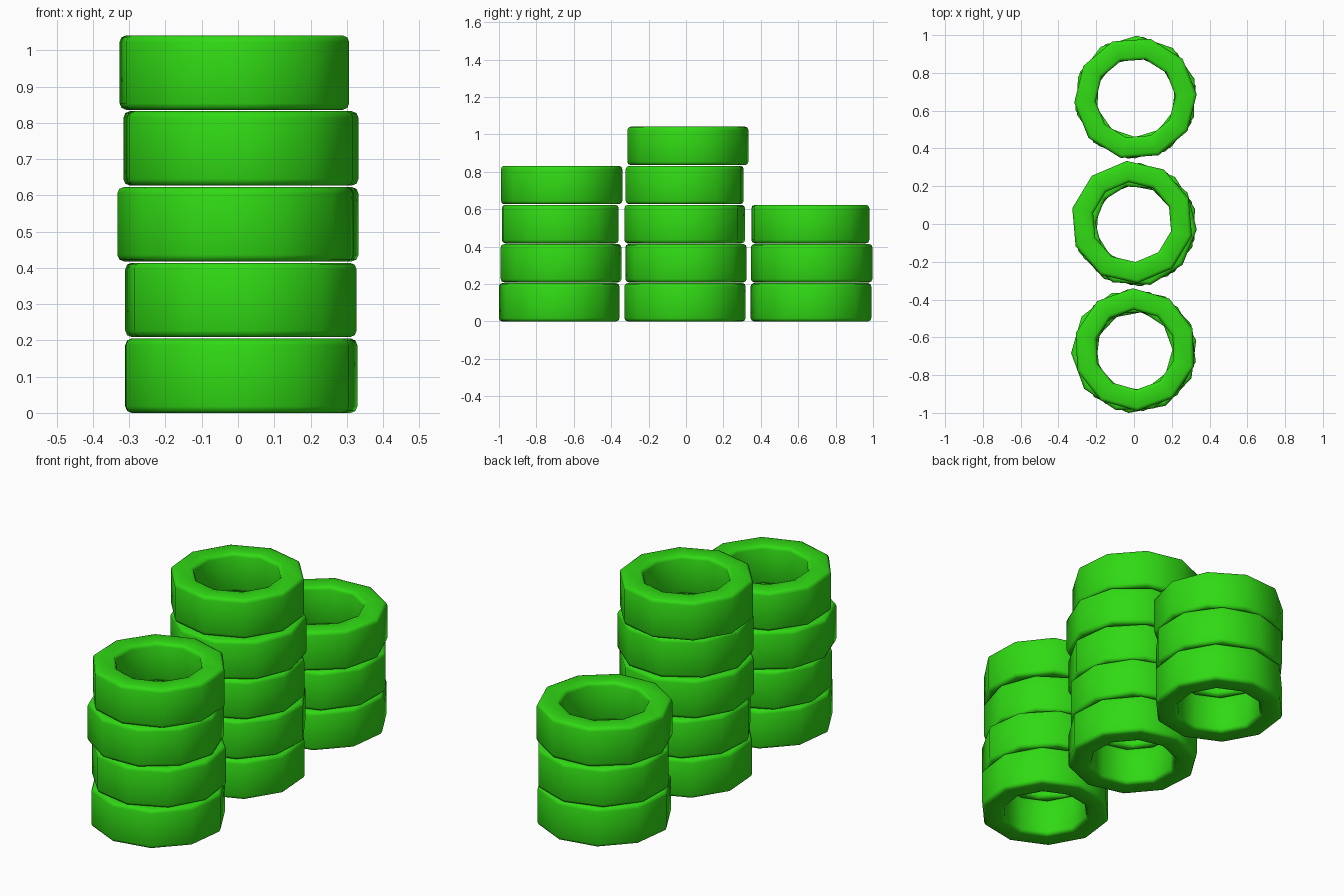
import bpy, bmesh
from math import sin, cos, radians

if "Cube" in bpy.data.objects:
    bpy.data.objects.remove(bpy.data.objects["Cube"], do_unlink=True)

SIDES, PITCH, HEIGHT = 10, 0.209, 0.205
OUTER, INNER, BEVEL = 0.325, 0.212, 0.018

green = bpy.data.materials.new("bright_green")
green.use_nodes = True
colour = (0.03, 0.7, 0.007, 1)
green.diffuse_color = colour
green.node_tree.nodes["Principled BSDF"].inputs["Base Color"].default_value = colour


def tyre_profile():
    """Closed rectangular section with rounded corners, as (radius, height)."""
    points = []
    corners = [(OUTER - BEVEL, BEVEL, -90), (OUTER - BEVEL, HEIGHT - BEVEL, 0),
               (INNER + BEVEL, HEIGHT - BEVEL, 90), (INNER + BEVEL, BEVEL, 180)]
    for r, z, start in corners:
        for step in range(3):
            a = radians(start + 45 * step)
            points.append((r + BEVEL * cos(a), z + BEVEL * sin(a)))
    return points


def add_tyre(name, x, y, level, turn):
    """Ten-sided ring swept from the profile; turn is the angle of one corner."""
    bm = bmesh.new()
    rings = []
    for i in range(SIDES):
        a = radians(turn + 360 / SIDES * i)
        rings.append([bm.verts.new((r * cos(a), r * sin(a), z)) for r, z in tyre_profile()])
    for i, ring in enumerate(rings):
        after = rings[(i + 1) % SIDES]
        for j in range(len(ring)):
            k = (j + 1) % len(ring)
            bm.faces.new((ring[j], after[j], after[k], ring[k])).smooth = True
    bmesh.ops.recalc_face_normals(bm, faces=bm.faces)
    mesh = bpy.data.meshes.new(name)
    bm.to_mesh(mesh)
    bm.free()
    mesh.materials.append(green)
    tyre = bpy.data.objects.new(name, mesh)
    tyre.location = (x, y, level * PITCH)
    bpy.context.collection.objects.link(tyre)


# Loosely piled tyres, bottom first: (x, y, corner angle)
stacks = {
    "front": [(0.01, -0.678, 83), (0.008, -0.668, 97), (-0.008, -0.672, 182), (0.005, -0.665, 92)],
    "middle": [(0.005, -0.005, 94), (0.008, 0, 86), (0, -0.007, 97), (0.008, -0.007, -4),
               (-0.01, 0.01, 95)],
    "back": [(0.008, 0.668, 83), (0.01, 0.672, 89), (0.008, 0.665, 4)],
}
for stack, tyres in stacks.items():
    for level, (x, y, turn) in enumerate(tyres):
        add_tyre(f"{stack}_tyre_{level + 1}", x, y, level, turn)
